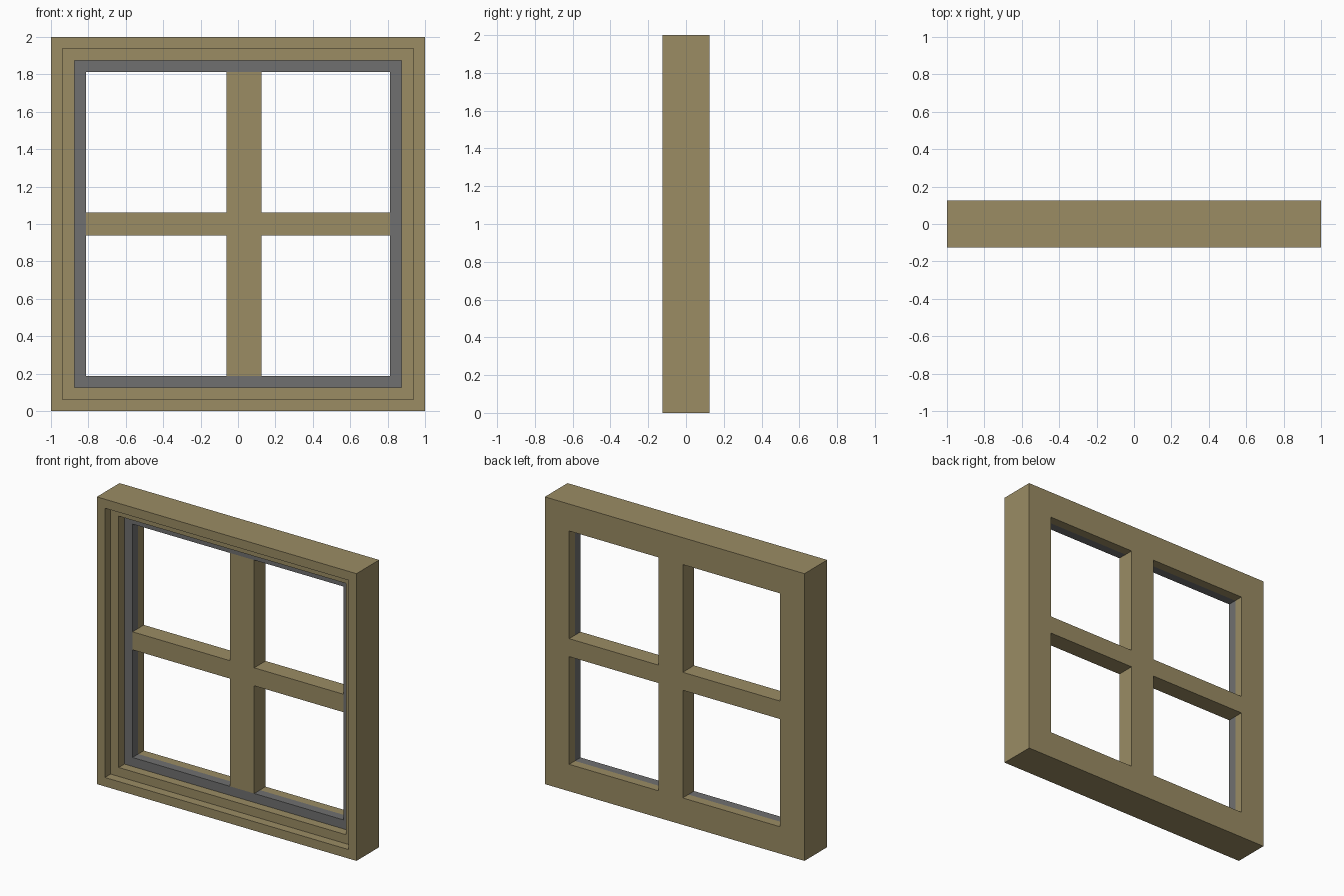
import bpy
import bmesh

cube = bpy.data.objects.get("Cube")
if cube:
    bpy.data.objects.remove(cube, do_unlink=True)

U = 0.0625  # module that every thickness is a multiple of


def material(name, rgb):
    m = bpy.data.materials.new(name)
    m.use_nodes = True
    color = (*rgb, 1)
    m.diffuse_color = color
    bsdf = next(n for n in m.node_tree.nodes if n.type == 'BSDF_PRINCIPLED')
    bsdf.inputs["Base Color"].default_value = color
    return m


wood = material("tan wood", (0.325, 0.262, 0.127))
seal = material("grey seal", (0.160, 0.162, 0.160))


def finish(name, bm, mat):
    bmesh.ops.recalc_face_normals(bm, faces=bm.faces)
    mesh = bpy.data.meshes.new(name)
    bm.to_mesh(mesh)
    bm.free()
    mesh.materials.append(mat)
    obj = bpy.data.objects.new(name, mesh)
    bpy.context.collection.objects.link(obj)
    return obj


def square_ring(name, profile, mat):
    """Sweep a closed (inset, depth) profile, in modules, round a mitred square."""
    bm = bmesh.new()
    loops = []
    for sx, sz in ((-1, -1), (1, -1), (1, 1), (-1, 1)):
        loops.append([bm.verts.new((sx * (1 - i * U), d * U, 1 + sz * (1 - i * U)))
                      for i, d in profile])
    n = len(profile)
    for c in range(4):
        a, b = loops[c], loops[(c + 1) % 4]
        for k in range(n):
            j = (k + 1) % n
            bm.faces.new((a[k], a[j], b[j], b[k]))
    return finish(name, bm, mat)


def bar(name, x, y, z, mat):
    """Box between the given (low, high) limits."""
    bm = bmesh.new()
    bmesh.ops.create_cube(bm, size=1)
    for v in bm.verts:
        v.co = [lim[0] if c < 0 else lim[1] for c, lim in zip(v.co, (x, y, z))]
    return finish(name, bm, mat)


# Stepped outer frame, rebated towards the front
square_ring("outer_frame", [(0, -2), (1, -2), (1, -1), (2, -1), (2, 1),
                            (3, 1), (3, 2), (0, 2)], wood)

# Grey strip lying in the rebate
square_ring("inner_seal", [(2, 0), (3, 0), (3, 1), (2, 1)], seal)

# Glazing bars: wide off-centre upright and two cross bars
edge = 1 - 3 * U
depth = (0, 2 * U)
bar("upright_bar", (-U, 2 * U), depth, (1 - edge, 1 + edge), wood)
bar("right_cross_bar", (-edge, -U), depth, (1 - U, 1 + U), wood)
bar("left_cross_bar", (2 * U, edge), depth, (1 - U, 1 + U), wood)
